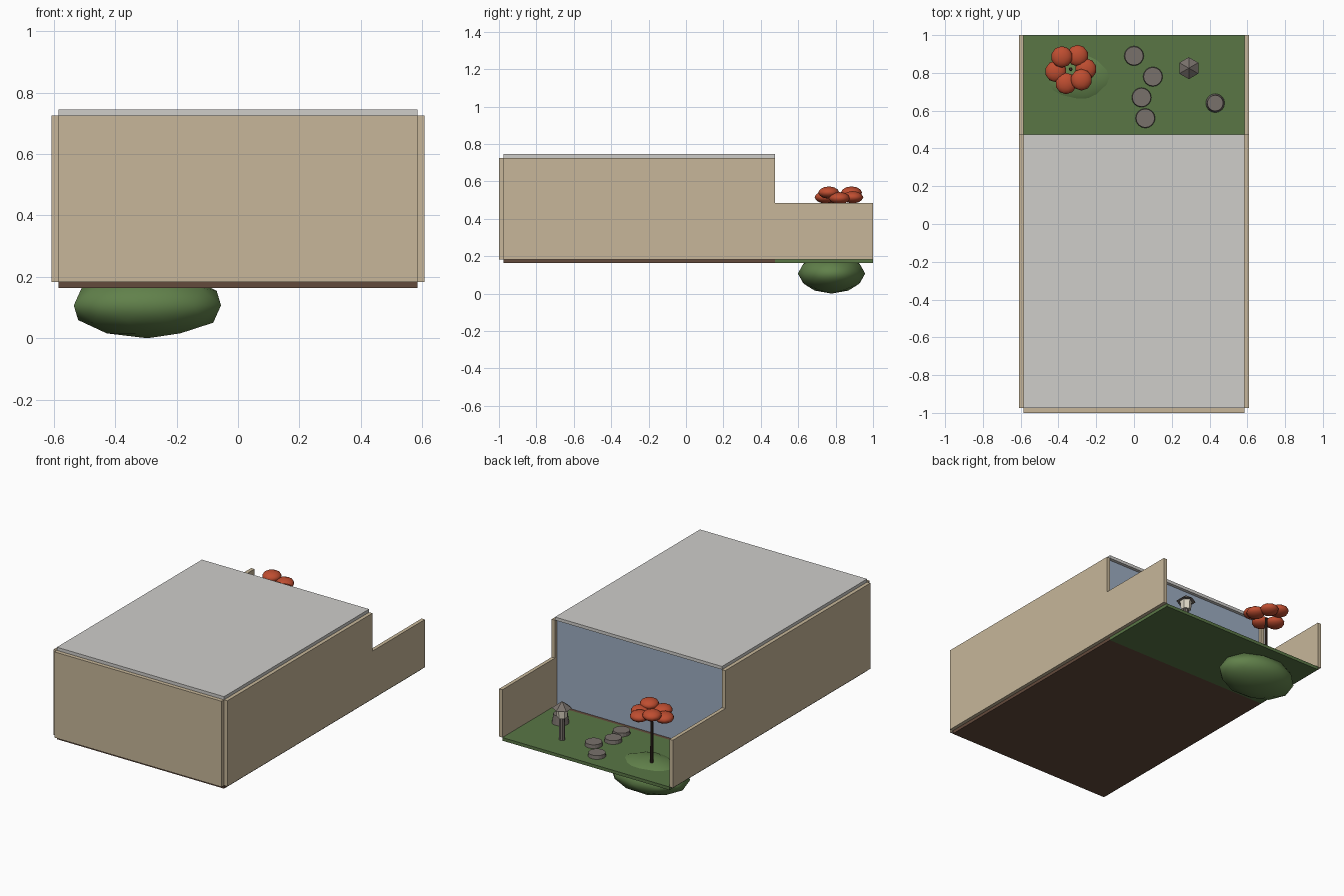
import bpy
import math

cube = bpy.data.objects.get("Cube")
if cube:
    bpy.data.objects.remove(cube, do_unlink=True)


def material(name, r, g, b):
    m = bpy.data.materials.new(name)
    m.use_nodes = True
    m.diffuse_color = (r, g, b, 1)
    bsdf = m.node_tree.nodes["Principled BSDF"]
    bsdf.inputs["Base Color"].default_value = (r, g, b, 1)
    bsdf.inputs["Roughness"].default_value = 0.8
    return m


WALL = material("beige plaster", 0.57, 0.47, 0.32)
ROOF = material("light grey", 0.62, 0.61, 0.59)
FLOOR = material("brown wood", 0.125, 0.07, 0.045)
GRASS = material("grass green", 0.1, 0.18, 0.06)
MOSS = material("moss green", 0.12, 0.22, 0.07)
LEAF = material("autumn red", 0.52, 0.075, 0.03)
BARK = material("dark bark", 0.045, 0.028, 0.02)
STONE = material("stone grey", 0.19, 0.165, 0.148)
GLASS = material("pale blue glass", 0.34, 0.42, 0.54)
LAMP = material("warm white", 0.75, 0.7, 0.58)


def finish(name, mat):
    o = bpy.context.object
    o.name = name
    o.data.materials.append(mat)
    return o


def box(name, mat, x, y, z):
    """Box from (low, high) pairs on each axis."""
    bpy.ops.mesh.primitive_cube_add(
        size=1, location=[(a + b) / 2 for a, b in (x, y, z)])
    o = finish(name, mat)
    o.scale = [b - a for a, b in (x, y, z)]
    return o


def tapered(name, mat, x, y, z0, z1, r0, r1, sides):
    bpy.ops.mesh.primitive_cone_add(
        vertices=sides, radius1=r0, radius2=r1, depth=z1 - z0,
        location=(x, y, (z0 + z1) / 2))
    return finish(name, mat)


def blob(name, mat, loc, scale):
    bpy.ops.mesh.primitive_ico_sphere_add(subdivisions=2, radius=1, location=loc)
    o = finish(name, mat)
    o.scale = scale
    bpy.ops.object.shade_smooth()
    return o


# Levels and main outlines
BASE, GROUND, EAVES, TOP = 0.163, 0.183, 0.725, 0.745
HALF, OUTER = 0.585, 0.608
FRONT, BACK = -0.975, 0.475

# House shell
inside = (-HALF, HALF)
box("house_floor", FLOOR, inside, (FRONT, BACK), (BASE, GROUND))
box("roof", ROOF, inside, (FRONT, BACK), (EAVES, TOP))
box("front_wall", WALL, inside, (-1, FRONT), (GROUND, EAVES))
box("back_window", GLASS, inside, (0.44, 0.455), (GROUND, EAVES))
for side, label in ((1, "left"), (-1, "right")):
    span = sorted((side * HALF, side * OUTER))
    box(label + "_wall", WALL, span, (FRONT, BACK), (GROUND, EAVES))
    box(label + "_garden_wall", WALL, span, (BACK, 1), (GROUND, 0.485))

# Garden ground and mound
box("garden_ground", GRASS, inside, (BACK, 1), (BASE, GROUND))
blob("garden_mound", MOSS, (-0.295, 0.778, 0.107), (0.252, 0.18, 0.107))

# Tree with a ring of leaf clusters
TX, TY = -0.335, 0.82
tapered("tree_trunk", BARK, TX, TY, 0.18, 0.5, 0.01, 0.008, 8)
for i, z in enumerate((0.51, 0.515, 0.54, 0.505, 0.515, 0.54)):
    a = math.radians(i * 63)
    blob(f"leaf_cluster_{i + 1}", LEAF,
         (TX + 0.08 * math.cos(a), TY + 0.08 * math.sin(a), z),
         (0.057, 0.057, 0.033))

# Stepping stones
for i, (x, y) in enumerate(((0, 0.89), (0.1, 0.78), (0.04, 0.67), (0.06, 0.56))):
    tapered(f"stepping_stone_{i + 1}", STONE, x, y, GROUND, 0.205, 0.052, 0.049, 16)

# Stone basin
tapered("stone_basin", STONE, 0.43, 0.64, GROUND, 0.24, 0.05, 0.042, 16)

# Garden lantern
LX, LY = 0.29, 0.825
tapered("lantern_post", STONE, LX, LY, GROUND, 0.33, 0.018, 0.016, 8)
tapered("lantern_light", LAMP, LX, LY, 0.325, 0.385, 0.03, 0.036, 6)
tapered("lantern_roof", STONE, LX, LY, 0.382, 0.425, 0.058, 0, 6)
